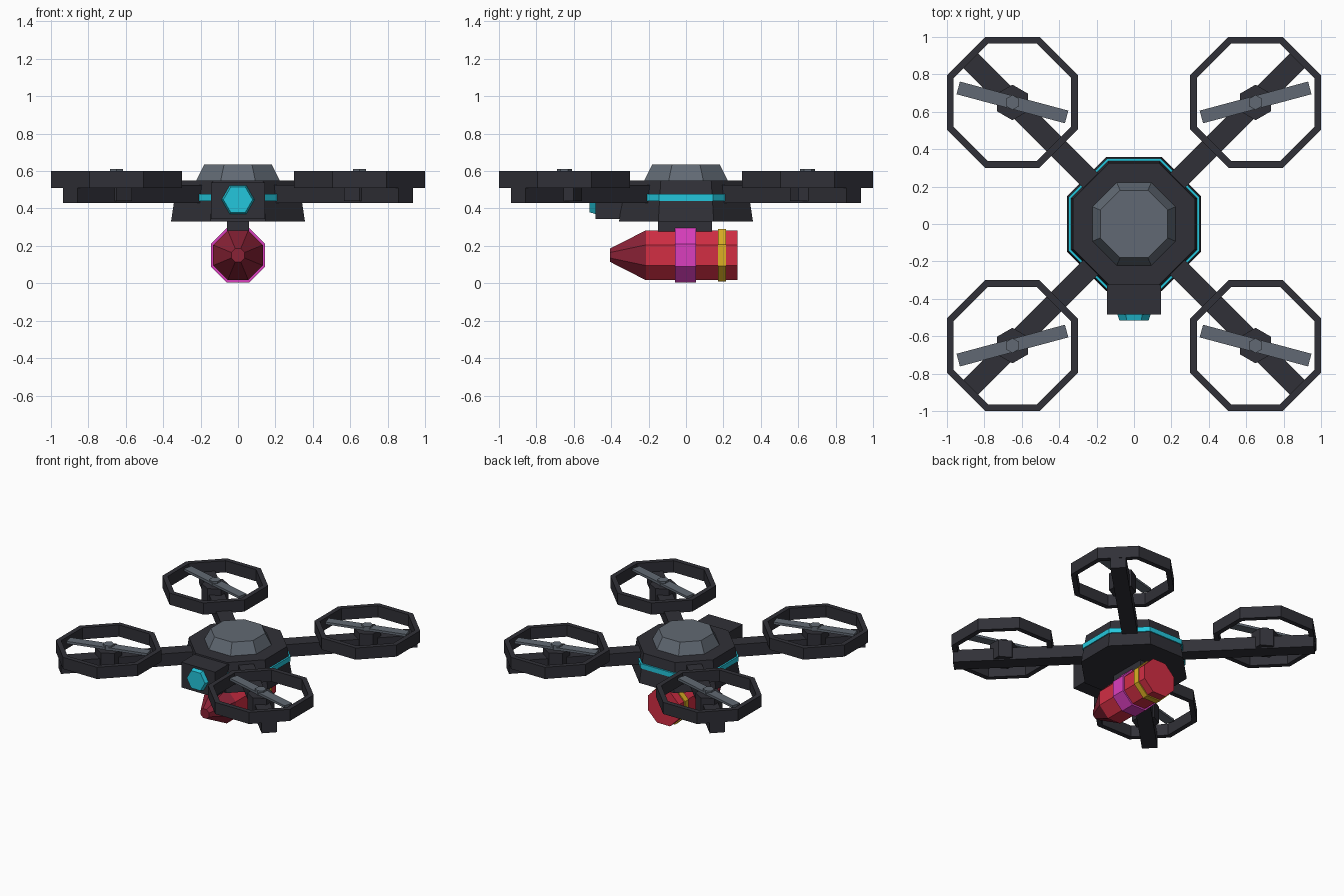
import bpy, bmesh, math
from mathutils import Matrix, Vector

if "Cube" in bpy.data.objects:
    bpy.data.objects.remove(bpy.data.objects["Cube"])


def material(name, r, g, b):
    def lin(c):
        c /= 255
        return c / 12.92 if c <= 0.04045 else ((c + 0.055) / 1.055) ** 2.4
    m = bpy.data.materials.new(name)
    m.diffuse_color = (lin(r), lin(g), lin(b), 1)
    m.use_nodes = True
    m.node_tree.nodes["Principled BSDF"].inputs["Base Color"].default_value = m.diffuse_color
    return m


DARK = material("charcoal", 48, 48, 55)
GREY = material("slate grey", 97, 105, 115)
CYAN = material("cyan", 36, 198, 220)
RED = material("red", 210, 46, 68)
MAROON = material("dark red", 138, 34, 54)
MAGENTA = material("magenta", 218, 62, 190)
YELLOW = material("yellow", 220, 176, 36)


def finish(bm, name, mat):
    bmesh.ops.recalc_face_normals(bm, faces=bm.faces[:])
    me = bpy.data.meshes.new(name)
    bm.to_mesh(me)
    bm.free()
    me.materials.append(mat)
    ob = bpy.data.objects.new(name, me)
    bpy.context.collection.objects.link(ob)
    return ob


def loft(name, sections, mat, sides=8, phase=22.5, loc=(0, 0, 0), along_y=False, closed=False):
    """Stack polygon sections (height, corner radius); closed makes a hollow ring."""
    bm = bmesh.new()
    rings = []
    for h, r in sections:
        ring = []
        for i in range(sides):
            a = math.radians(phase) + math.tau * i / sides
            u, v = r * math.cos(a), r * math.sin(a)
            p = Vector((u, h, v) if along_y else (u, v, h))
            ring.append(bm.verts.new(p + Vector(loc)))
        rings.append(ring)
    pairs = list(zip(rings, rings[1:]))
    if closed:
        pairs.append((rings[-1], rings[0]))
    else:
        bm.faces.new(rings[0])
        bm.faces.new(rings[-1])
    for a, b in pairs:
        for i in range(sides):
            j = (i + 1) % sides
            bm.faces.new((a[i], a[j], b[j], b[i]))
    return finish(bm, name, mat)


def box(name, centre, size, mat, turn=0):
    bm = bmesh.new()
    m = Matrix.Translation(centre) @ Matrix.Rotation(turn, 4, 'Z') @ Matrix.Diagonal((*size, 1))
    bmesh.ops.create_cube(bm, size=1, matrix=m)
    return finish(bm, name, mat)


K = 1 / math.cos(math.pi / 8)   # flat-to-flat half width -> corner radius of an octagon

# Central hull, glowing band and top dome
loft("hull", [(0.33, 0.358 * K), (0.55, 0.325 * K)], DARK)
loft("hull_band", [(0.44, 0.349 * K), (0.477, 0.349 * K)], CYAN)
loft("dome", [(0.545, 0.225 * K), (0.636, 0.18 * K)], GREY)

# Camera housing and lens on the front
box("camera_housing", (0, -0.365, 0.442), (0.29, 0.24, 0.195), DARK)
loft("camera_lens", [(-0.48, 0.09), (-0.515, 0.078)], CYAN, sides=6, phase=0,
     loc=(0, 0, 0.447), along_y=True)

# Arms with motors, blades and guard rings at the four corners
for sx, side in ((1, "right"), (-1, "left")):
    for sy, end in ((1, "rear"), (-1, "front")):
        tag = f"{end}_{side}"
        x, y = 0.65 * sx, 0.65 * sy
        box("arm_" + tag, (0.525 * sx, 0.525 * sy, 0.478), (1.05, 0.11, 0.096), DARK,
            math.atan2(sy, sx)).location = (0, 0, 0)
        loft("motor_" + tag, [(0.44, 0.095), (0.575, 0.095)], DARK, sides=6, phase=30, loc=(x, y, 0))
        loft("rotor_hub_" + tag, [(0.57, 0.04), (0.61, 0.04)], GREY, sides=6, phase=30, loc=(x, y, 0))
        box("rotor_blade_" + tag, (x, y, 0.587), (0.60, 0.07, 0.018), GREY,
            math.radians(15) * sx * sy)
        loft("guard_ring_" + tag, [(0.51, 0.35 * K), (0.60, 0.35 * K), (0.60, 0.314 * K), (0.51, 0.314 * K)],
             DARK, loc=(x, y, 0), closed=True)

# Slung payload: pylon, body, tapered nose and two bands
box("payload_pylon", (0, -0.005, 0.30), (0.12, 0.29, 0.08), DARK)
axis = dict(loc=(0, 0, 0.15), along_y=True)
loft("payload_body", [(-0.215, 0.133 * K), (0.275, 0.133 * K)], RED, **axis)
loft("payload_nose", [(-0.405, 0.036 * K), (-0.215, 0.133 * K)], MAROON, **axis)
loft("payload_wide_band", [(-0.058, 0.15 * K - 0.005), (0.053, 0.15 * K - 0.005)], MAGENTA, **axis)
loft("payload_thin_band", [(0.17, 0.141 * K), (0.215, 0.141 * K)], YELLOW, **axis)
